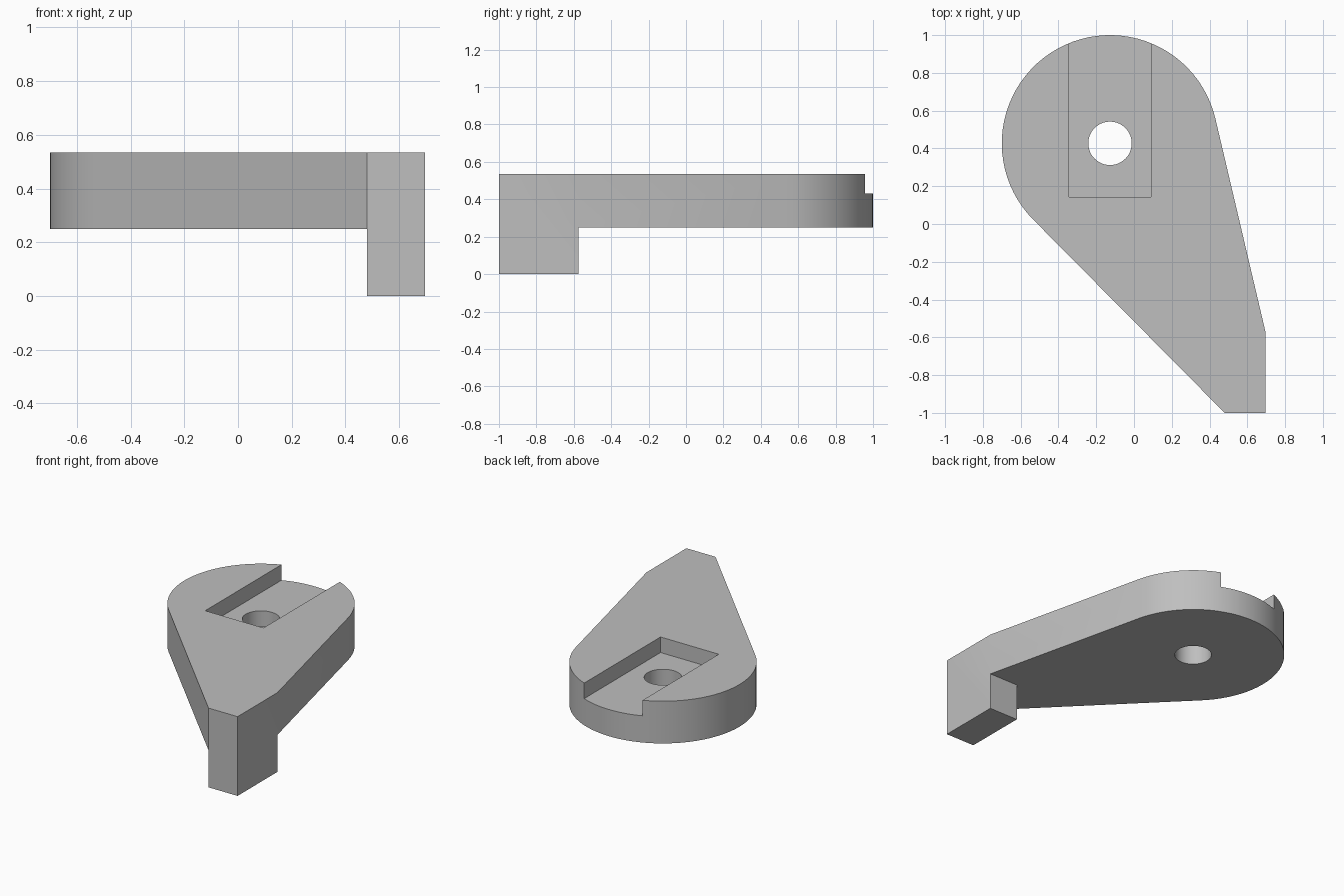
import bpy
import bmesh
from math import atan2, acos, cos, sin, pi, radians
from mathutils import Vector

cube = bpy.data.objects.get("Cube")
if cube:
    bpy.data.objects.remove(cube, do_unlink=True)

# Main dimensions
CENTRE, RADIUS = Vector((-0.127, 0.427)), 0.573
TOP, UNDERSIDE, SLOT_FLOOR = 0.535, 0.25, 0.43
LEG_LEFT, LEG_RIGHT = 0.48, 0.697
LEG_FRONT, LEG_BACK = -1.0, -0.575

grey = bpy.data.materials.new("plain grey")
grey.use_nodes = True
colour = (0.52, 0.52, 0.52, 1)
grey.diffuse_color = colour
grey.node_tree.nodes["Principled BSDF"].inputs["Base Color"].default_value = colour


def prism(name, outline, z0, z1):
    """Extrude a flat outline between two heights."""
    bm = bmesh.new()
    face = bm.faces.new([bm.verts.new((p[0], p[1], z0)) for p in outline])
    top = bmesh.ops.extrude_face_region(bm, geom=[face])["geom"]
    verts = [v for v in top if isinstance(v, bmesh.types.BMVert)]
    bmesh.ops.translate(bm, verts=verts, vec=(0, 0, z1 - z0))
    bmesh.ops.recalc_face_normals(bm, faces=bm.faces)
    mesh = bpy.data.meshes.new(name)
    bm.to_mesh(mesh)
    bm.free()
    mesh.materials.append(grey)
    obj = bpy.data.objects.new(name, mesh)
    bpy.context.collection.objects.link(obj)
    return obj


def box(x0, x1, y0, y1):
    return [(x0, y0), (x1, y0), (x1, y1), (x0, y1)]


def arc(radius, start, end, steps):
    angles = [start + (end - start) * i / steps for i in range(steps + 1)]
    return [CENTRE + radius * Vector((cos(a), sin(a))) for a in angles]


def tangent_angle(point, side):
    """Angle on the round head where a straight edge from point touches."""
    d = Vector(point) - CENTRE
    return atan2(d.y, d.x) + side * acos(RADIUS / d.length)


# Teardrop body: round head with straight edges running to the leg
right_corner, left_corner = (LEG_RIGHT, LEG_BACK), (LEG_LEFT, LEG_FRONT)
start = tangent_angle(right_corner, 1)
end = tangent_angle(left_corner, -1) + 2 * pi
outline = [left_corner, (LEG_RIGHT, LEG_FRONT), right_corner]
outline += arc(RADIUS, start, end, 48)
body = prism("lever_body", outline, 0, TOP)

# Cutters: clearance around the leg, open slot, pivot hole
cutters = [
    prism("clearance_behind_leg", box(-2, 2, LEG_BACK, 2), -1, UNDERSIDE),
    prism("clearance_beside_leg", box(-2, LEG_LEFT, -2, 2), -1, UNDERSIDE),
    prism("slot_cutter", box(-0.345, 0.09, 0.143, 2), SLOT_FLOOR, 1),
    prism("hole_cutter", arc(0.115, 0, 2 * pi, 48)[:-1], -1, 1),
]
bpy.ops.object.select_all(action="DESELECT")
bpy.context.view_layer.objects.active = body
body.select_set(True)
for cutter in cutters:
    mod = body.modifiers.new(cutter.name, "BOOLEAN")
    mod.operation, mod.solver, mod.object = "DIFFERENCE", "EXACT", cutter
    bpy.ops.object.modifier_apply(modifier=mod.name)
    bpy.data.objects.remove(cutter, do_unlink=True)

bpy.ops.object.shade_smooth_by_angle(angle=radians(30))
